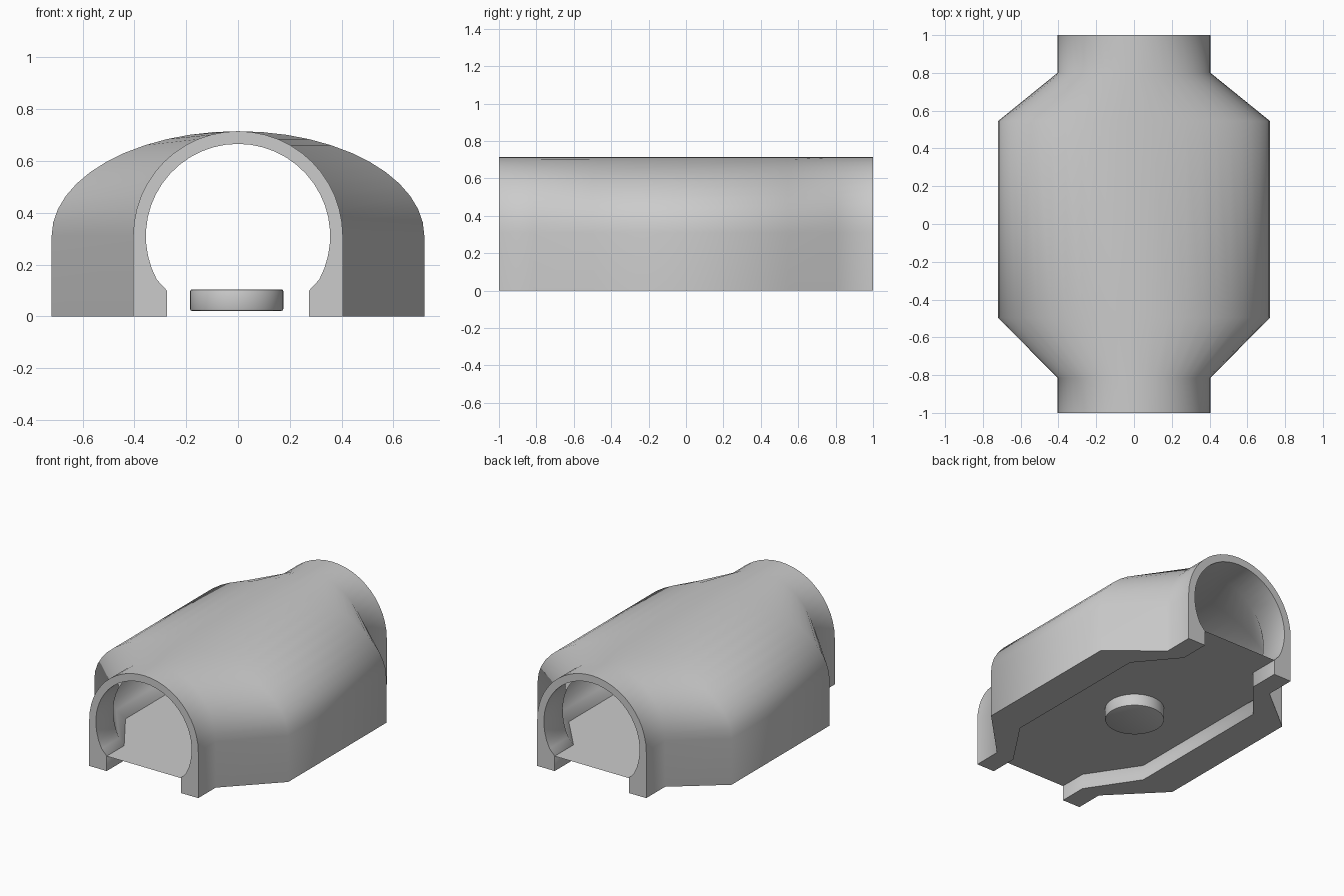
import bpy, bmesh, math

if "Cube" in bpy.data.objects:
    bpy.data.objects.remove(bpy.data.objects["Cube"])


def finish(bm, name, angle):
    bmesh.ops.recalc_face_normals(bm, faces=bm.faces)
    mesh = bpy.data.meshes.new(name)
    bm.to_mesh(mesh)
    bm.free()
    ob = bpy.data.objects.new(name, mesh)
    bpy.context.collection.objects.link(ob)
    bpy.ops.object.select_all(action='DESELECT')
    ob.select_set(True)
    bpy.context.view_layer.objects.active = ob
    bpy.ops.object.shade_smooth_by_angle(angle=math.radians(angle))
    return ob


def arc(radius, start, end, n):
    return [(radius * math.cos(start + (end - start) * i / n),
             CENTRE_Z + radius * math.sin(start + (end - start) * i / n))
            for i in range(n + 1)]


CENTRE_Z = 0.31
WIDE = 0.72 / 0.405
# stations along the length: y and sideways stretch
STATIONS = [(-1, 1), (-0.815, 1), (-0.495, WIDE), (0.545, WIDE), (0.8, 1), (1, 1)]

# arched shell: one closed cross-section, stretched sideways along its length
outer = [(0.405, 0)] + arc(0.405, 0, math.pi, 24) + [(-0.405, 0)]
low = math.asin(-0.21 / 0.356)
inner = arc(0.356, math.pi - low, low, 32)
inner[0], inner[-1] = (-0.275, 0.1), (0.275, 0.1)
profile = outer + [(-0.275, 0)] + inner + [(0.275, 0)]
bm = bmesh.new()
rings = [[bm.verts.new((x * s, y, z)) for x, z in profile] for y, s in STATIONS]
n = len(profile)
for a, b in zip(rings, rings[1:]):
    for i in range(n):
        j = (i + 1) % n
        bm.faces.new((a[i], a[j], b[j], b[i]))
bm.faces.new(rings[0])
bm.faces.new(rings[-1])
finish(bm, "arched_shell", 55)

# thin floor sheet following the inner walls
bm = bmesh.new()
pairs = [[bm.verts.new((sx * 0.275 * s, y, 0.1)) for sx in (-1, 1)] for y, s in STATIONS]
for a, b in zip(pairs, pairs[1:]):
    bm.faces.new((a[0], a[1], b[1], b[0]))
finish(bm, "floor_sheet", 30)

# round foot hanging under the floor
bm = bmesh.new()
bmesh.ops.create_cone(bm, cap_ends=True, segments=48, radius1=0.18, radius2=0.18, depth=0.083)
bmesh.ops.translate(bm, verts=bm.verts, vec=(-0.005, 0, 0.0625))
rims = [e for e in bm.edges if abs(e.verts[0].co.z - e.verts[1].co.z) < 1e-5]
bmesh.ops.bevel(bm, geom=rims, offset=0.007, segments=2, profile=0.5, affect='EDGES')
finish(bm, "round_foot", 30)
